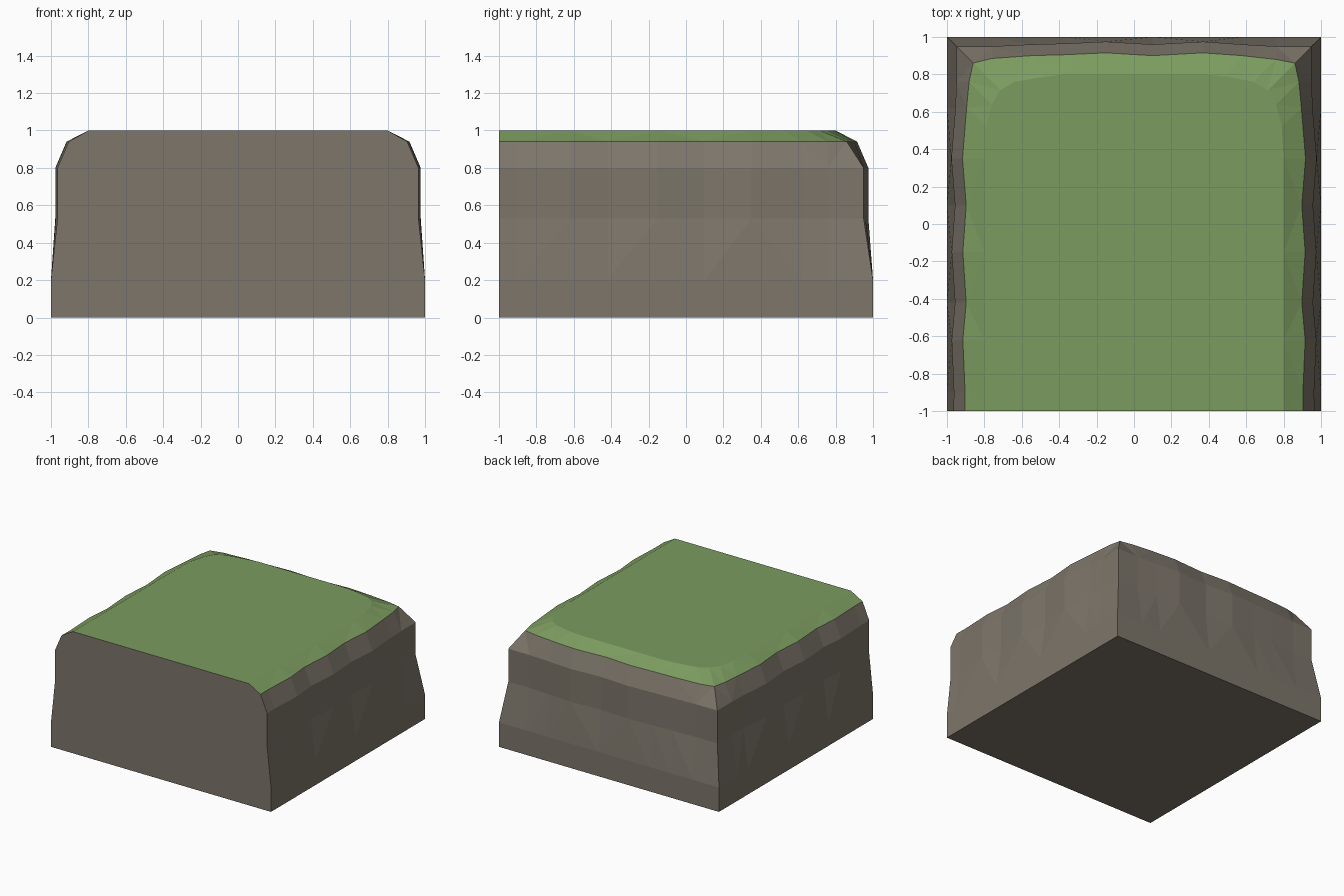
import bpy, bmesh
from mathutils import Vector

cube = bpy.data.objects.get("Cube")
if cube:
    bpy.data.objects.remove(cube)


def make_material(name, color):
    mat = bpy.data.materials.new(name)
    mat.use_nodes = True
    mat.diffuse_color = color
    mat.node_tree.nodes["Principled BSDF"].inputs["Base Color"].default_value = color
    return mat


rock = make_material("rock grey", (0.205, 0.18, 0.145, 1))
grass = make_material("grass green", (0.2, 0.33, 0.115, 1))

# Stations along an edge: position, rim inset, top inset
side = [(-1, .095, .2), (-.9, .097, .2), (-.62, .085, .2), (-.42, .103, .2),
        (-.15, .085, .2), (.1, .103, .2), (.35, .083, .2), (.62, .105, .21), (.76, .118, .24)]
back = [(.76, .12, .24), (.58, .1, .21), (.37, .085, .2), (.1, .1, .2),
        (-.15, .085, .2), (-.37, .095, .2), (-.55, .1, .21), (-.76, .115, .24)]
CORNER = (.14, .285)


def insets(rim, top):
    """Inset of each height ring, from the ground up."""
    wall = min(.05, .025 + (rim - .085))
    return (0, 0, wall, wall, rim, top)


heights = (0, .2, .53, .8, .94, 1)
bm = bmesh.new()
rings = []
for level, z in enumerate(heights):
    squeeze = .84 if level == 5 else 1

    def along(p):
        return p * squeeze if abs(p) > .5 and abs(p) < .8 and p != -.62 else p

    points = []
    c = 1 - insets(*CORNER)[level]
    for y, rim, top in side:
        points.append((1 - insets(rim, top)[level], along(y)))
    points.append((c, c))
    for x, rim, top in back:
        points.append((along(x), 1 - insets(rim, top)[level]))
    points.append((-c, c))
    for y, rim, top in reversed(side):
        points.append((insets(rim, top)[level] - 1, along(y)))
    rings.append([bm.verts.new(Vector((x, y, z))) for x, y in points])

# Side and back walls, one strip per height step
for level in range(len(rings) - 1):
    low, high = rings[level], rings[level + 1]
    for i in range(len(low) - 1):
        face = bm.faces.new((low[i], low[i + 1], high[i + 1], high[i]))
        face.material_index = int(level == len(rings) - 2)

# Grass top, underside and flat front
bm.faces.new(rings[-1]).material_index = 1
bm.faces.new(list(reversed(rings[0])))
bm.faces.new([r[-1] for r in rings] + [r[0] for r in reversed(rings)])

bmesh.ops.recalc_face_normals(bm, faces=bm.faces)
walls = [f for f in bm.faces if len(f.verts) == 4]
bmesh.ops.triangulate(bm, faces=walls)

mesh = bpy.data.meshes.new("cliff_block")
bm.to_mesh(mesh)
bm.free()
mesh.materials.append(rock)
mesh.materials.append(grass)
block = bpy.data.objects.new("cliff_block", mesh)
bpy.context.collection.objects.link(block)
